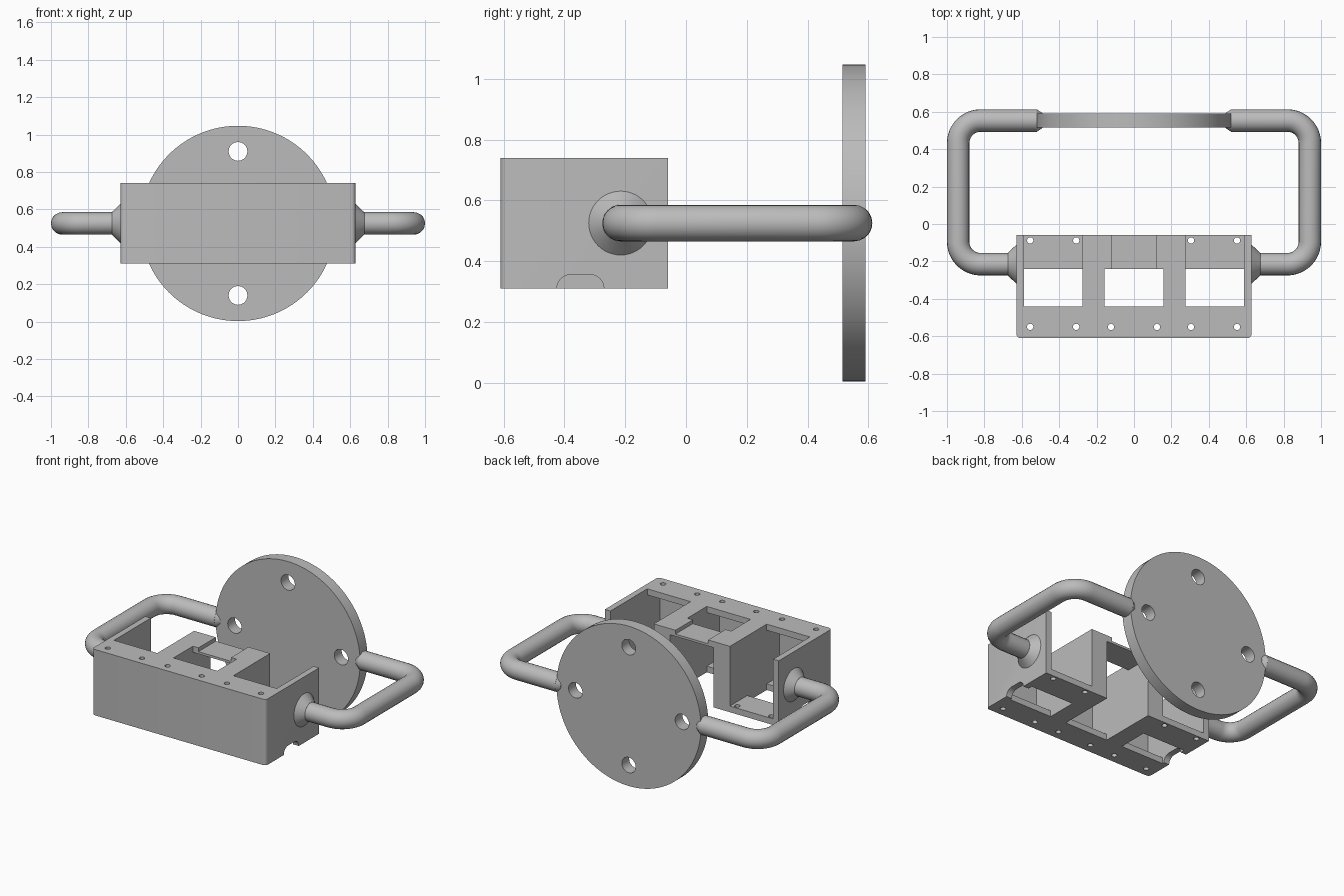
import bpy, bmesh
from math import pi, sin, cos
from mathutils import Matrix, Vector

default = bpy.data.objects.get("Cube")
if default:
    bpy.data.objects.remove(default, do_unlink=True)

metal = bpy.data.materials.new("plain_grey")
metal.use_nodes = True
metal.diffuse_color = (0.5, 0.5, 0.5, 1)
metal.node_tree.nodes["Principled BSDF"].inputs["Base Color"].default_value = (0.5, 0.5, 0.5, 1)

MID = 0.525          # height of disc centre, handles and housing
DISC_Y = 0.553
HANDLE_Y = -0.215


def activate(obj):
    bpy.ops.object.select_all(action='DESELECT')
    obj.select_set(True)
    bpy.context.view_layer.objects.active = obj


def finish(name, bm):
    bmesh.ops.recalc_face_normals(bm, faces=bm.faces)
    mesh = bpy.data.meshes.new(name)
    bm.to_mesh(mesh)
    bm.free()
    mesh.materials.append(metal)
    obj = bpy.data.objects.new(name, mesh)
    bpy.context.collection.objects.link(obj)
    return obj


def smooth(obj):
    activate(obj)
    bpy.ops.object.shade_smooth_by_angle(angle=0.6)


def box(name, lo, hi):
    bm = bmesh.new()
    lo, hi = Vector(lo), Vector(hi)
    bmesh.ops.create_cube(bm, size=1, matrix=Matrix.Translation((lo + hi) / 2) @ Matrix.Diagonal((*(hi - lo), 1)))
    return finish(name, bm)


def cone(name, centre, axis, r1, r2, depth, sides=48):
    """Cone or cylinder whose second radius points along the axis."""
    bm = bmesh.new()
    turn = Vector(axis).to_track_quat('Z', 'Y').to_matrix().to_4x4()
    bmesh.ops.create_cone(bm, cap_ends=True, segments=sides, radius1=r1, radius2=r2,
                          depth=depth, matrix=Matrix.Translation(centre) @ turn)
    return finish(name, bm)


def prism(name, profile, x0, x1):
    """Extrude a (y, z) outline along x."""
    bm = bmesh.new()
    face = bm.faces.new([bm.verts.new((x0, y, z)) for y, z in profile])
    out = bmesh.ops.extrude_face_region(bm, geom=[face])
    moved = [v for v in out["geom"] if isinstance(v, bmesh.types.BMVert)]
    bmesh.ops.translate(bm, verts=moved, vec=(x1 - x0, 0, 0))
    return finish(name, bm)


def cut(target, cutter):
    cutter.hide_render = True
    mod = target.modifiers.new("cut", 'BOOLEAN')
    mod.operation = 'DIFFERENCE'
    mod.solver = 'EXACT'
    mod.object = cutter
    activate(target)
    bpy.ops.object.modifier_apply(modifier=mod.name)
    bpy.data.objects.remove(cutter, do_unlink=True)


# Mounting disc with four holes
disc = cone("mounting_disc", (0, DISC_Y, MID), (0, 1, 0), 0.522, 0.522, 0.076, 128)
for dx, dz in ((1, 0), (-1, 0), (0, 1), (0, -1)):
    cut(disc, cone("hole", (0.385 * dx, DISC_Y, MID + 0.385 * dz), (0, 1, 0), 0.05, 0.05, 0.3, 32))
smooth(disc)

# Housing block with softened front corners
housing = box("housing", (-0.628, -0.61, 0.31), (0.628, -0.06, 0.74))
bm = bmesh.new()
bm.from_mesh(housing.data)
front_edges = [e for e in bm.edges if all(v.co.y < -0.5 for v in e.verts)
               and abs(e.verts[0].co.z - e.verts[1].co.z) > 0.1]
bmesh.ops.bevel(bm, geom=front_edges, offset=0.022, segments=5, profile=0.5, affect='EDGES')
bm.to_mesh(housing.data)
bm.free()

# Three bays: outer ones open upward at the back, the middle one is inverted
bay = [(-0.57, 0.35), (-0.44, 0.35), (-0.44, 0.2), (-0.24, 0.2), (-0.24, 0.35),
       (0.1, 0.35), (0.1, 0.9), (-0.44, 0.9), (-0.44, 0.7), (-0.57, 0.7)]
inverted = [(y, 2 * MID - z) for y, z in bay]
cut(housing, prism("left_bay", bay, 0.275, 0.588))
cut(housing, prism("right_bay", bay, -0.588, -0.275))
cut(housing, prism("middle_bay", inverted, -0.158, 0.158))

# Shallow recess across the middle bridge
cut(housing, box("recess", (-0.118, -0.3, 0.715), (0.118, 0.1, 0.9)))

# Rounded cable notches under the side walls
notch = [(-0.425, 0.2), (-0.27, 0.2)]
notch += [(-0.315 + 0.045 * cos(a * pi / 12), 0.31 + 0.045 * sin(a * pi / 12)) for a in range(7)]
notch += [(-0.38 + 0.045 * cos(a * pi / 12), 0.31 + 0.045 * sin(a * pi / 12)) for a in range(6, 13)]
for s in (1, -1):
    cut(housing, prism("notch", notch, s * 0.58, s * 0.7))

# Screw holes
for centre in (-0.432, 0, 0.428):
    for dx in (-0.123, 0.123):
        rows = (-0.55,) if centre == 0 else (-0.55, -0.088)
        for y in rows:
            cut(housing, cone("hole", (centre + dx, y, MID), (0, 0, 1), 0.017, 0.017, 1, 16))
smooth(housing)

# Bent tube handles with a flare at the housing and a taper at the disc
BEND, OUT = 0.12, 0.94
for side, s in (("left", 1), ("right", -1)):
    path = [(0.518, DISC_Y)]
    path += [(OUT - BEND + BEND * sin(a * pi / 24), DISC_Y - BEND + BEND * cos(a * pi / 24)) for a in range(13)]
    path += [(OUT - BEND + BEND * cos(a * pi / 24), HANDLE_Y + BEND - BEND * sin(a * pi / 24)) for a in range(13)]
    path += [(0.62, HANDLE_Y)]
    curve = bpy.data.curves.new(side + "_handle", 'CURVE')
    curve.dimensions = '3D'
    curve.bevel_depth = 0.06
    curve.bevel_resolution = 8
    curve.use_fill_caps = True
    spline = curve.splines.new('POLY')
    spline.points.add(len(path) - 1)
    for p, (x, y) in zip(spline.points, path):
        p.co = (s * x, y, MID, 1)
    curve.materials.append(metal)
    handle = bpy.data.objects.new(side + "_handle", curve)
    bpy.context.collection.objects.link(handle)
    activate(handle)
    bpy.ops.object.convert(target='MESH')
    smooth(bpy.context.view_layer.objects.active)

    smooth(cone(side + "_handle_flare", (s * 0.65, HANDLE_Y, MID), (s, 0, 0), 0.108, 0.06, 0.05))
    smooth(cone(side + "_handle_taper", (s * 0.505, DISC_Y, MID), (-s, 0, 0), 0.06, 0.04, 0.03))
